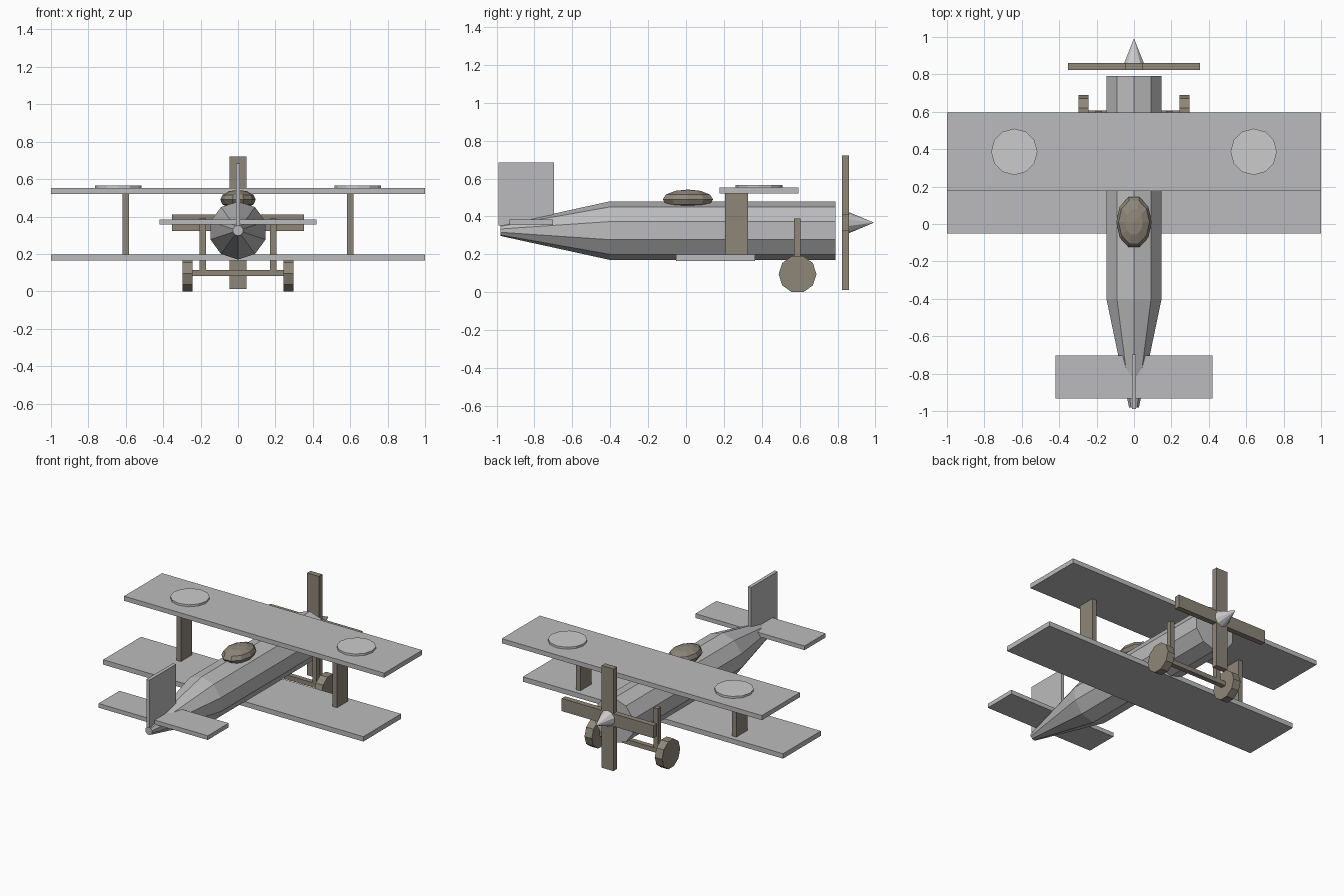
import bpy, math
from mathutils import Vector

if "Cube" in bpy.data.objects:
    bpy.data.objects.remove(bpy.data.objects["Cube"])


def material(name, rgb):
    m = bpy.data.materials.new(name)
    m.diffuse_color = (*rgb, 1)
    m.use_nodes = True
    m.node_tree.nodes["Principled BSDF"].inputs["Base Color"].default_value = m.diffuse_color
    return m


GREY = material("painted_grey", (0.5, 0.5, 0.51))
BROWN = material("wood_brown", (0.27, 0.24, 0.19))


def make(name, verts, faces, mat):
    me = bpy.data.meshes.new(name)
    me.from_pydata(verts, [], faces)
    ob = bpy.data.objects.new(name, me)
    bpy.context.collection.objects.link(ob)
    if mat:
        me.materials.append(mat)
    return ob


def box(name, xs, ys, zs, mat=GREY):
    v = [(x, y, z) for x in xs for y in ys for z in zs]
    f = [(0, 1, 3, 2), (4, 6, 7, 5), (0, 4, 5, 1),
         (2, 3, 7, 6), (0, 2, 6, 4), (1, 5, 7, 3)]
    return make(name, v, f, mat)


def lathe(name, centre, axis, stations, n, mat, phase=0.0):
    """Sweep an n-sided ring along an axis; stations are (offset, radius)."""
    rot = {"X": lambda a, b, t: (t, a, b),
           "Y": lambda a, b, t: (-a, t, b),
           "Z": lambda a, b, t: (a, b, t)}[axis]
    c = Vector(centre)
    v, f = [], []
    for t, r in stations:
        for i in range(n):
            a = phase + 2 * math.pi * i / n
            v.append(c + Vector(rot(r * math.cos(a), r * math.sin(a), t)))
    for k in range(len(stations) - 1):
        for i in range(n):
            j = (i + 1) % n
            f.append((k * n + i, k * n + j, (k + 1) * n + j, (k + 1) * n + i))
    f.append(tuple(reversed(range(n))))
    f.append(tuple(range(len(v) - n, len(v))))
    return make(name, v, f, mat)


# Fuselage: ten-sided tube tapering to the tail
lathe("fuselage", (0, 0, 0.325), "Y",
      [(-0.98, 0.028), (-0.4, 0.155), (0.79, 0.155)], 10, GREY, math.pi / 2)

# Staggered wings and tail surfaces
box("upper_wing", (-1, 1), (0.177, 0.595), (0.52, 0.552))
box("lower_wing", (-1, 1), (-0.052, 0.363), (0.164, 0.198))
box("tailplane", (-0.42, 0.42), (-0.932, -0.702), (0.356, 0.385))
box("tail_fin", (-0.012, 0.012), (-0.99, -0.698), (0.352, 0.684))

# Cockpit canopy: squashed low-poly sphere
bpy.ops.mesh.primitive_uv_sphere_add(segments=10, ring_count=6, radius=1,
                                     location=(0, 0.01, 0.49),
                                     rotation=(0, 0, math.pi / 2))
canopy = bpy.context.object
canopy.name = "cockpit_canopy"
canopy.scale = (0.14, 0.095, 0.052)
canopy.data.materials.append(BROWN)

# Propeller: crossed blades and pointed spinner
PY, PZ = (0.823, 0.861), 0.367
box("propeller_blade_vertical", (-0.045, 0.045), PY, (PZ - 0.355, PZ + 0.355), BROWN)
box("propeller_blade_horizontal", (-0.353, 0.353), PY, (PZ - 0.044, PZ + 0.044), BROWN)
lathe("propeller_spinner", (0, 0, PZ), "Y", [(0.845, 0.062), (0.99, 0.001)],
      10, None, math.pi / 2)

# Axle between the wheels
box("wheel_axle", (-0.245, 0.245), (0.572, 0.606), (0.082, 0.114), BROWN)

# Parts repeated on both sides
for side, s in (("left", -1), ("right", 1)):
    span = lambda a, b: tuple(sorted((s * a, s * b)))
    box(side + "_wing_strut", span(0.583, 0.617), (0.206, 0.328), (0.19, 0.53), BROWN)
    box(side + "_gear_leg", span(0.172, 0.206), (0.57, 0.604), (0.09, 0.39), BROWN)
    lo, hi = span(0.242, 0.298)
    lathe(side + "_wheel", (0, 0.589, 0.095), "X", [(lo, 0.1), (hi, 0.1)], 10, BROWN)
    lathe(side + "_wing_disc", (s * 0.64, 0.386, 0), "Z",
          [(0.545, 0.124), (0.566, 0.124)], 12, None)
